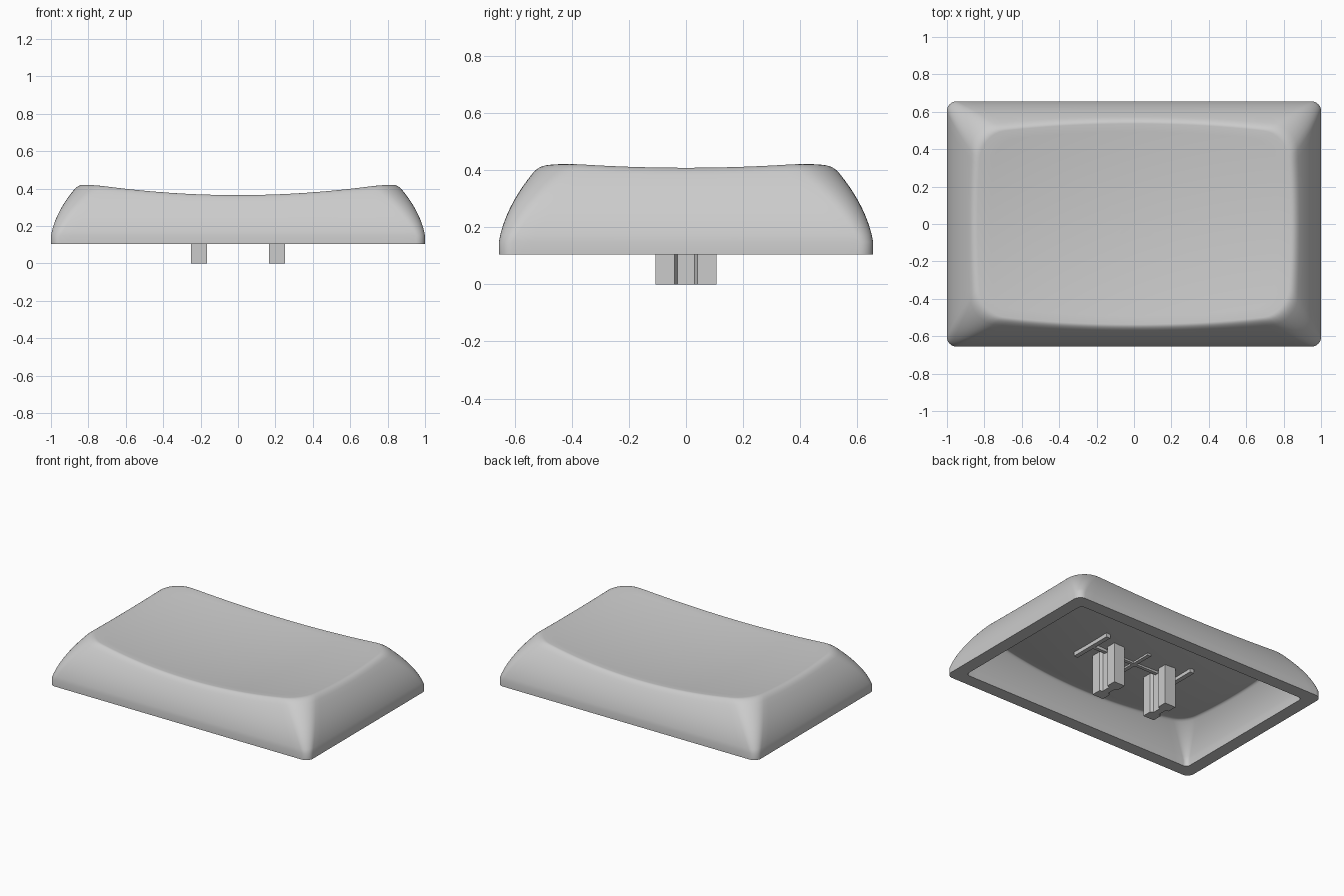
import bpy, bmesh, math
from mathutils import Vector

if "Cube" in bpy.data.objects:
    bpy.data.objects.remove(bpy.data.objects["Cube"], do_unlink=True)

HALF_X, HALF_Y = 1.0, 0.655
BASE, SKIRT = 0.105, 0.148
CORNERS = [(1, 1), (-1, 1), (-1, -1), (1, -1)]
ARC, LONG, SHORT = 8, 28, 18

grey = bpy.data.materials.new("plain grey")
grey.use_nodes = True
grey.diffuse_color = (0.6, 0.6, 0.6, 1)
grey.node_tree.nodes["Principled BSDF"].inputs["Base Color"].default_value = (0.6, 0.6, 0.6, 1)


def finish(bm, name):
    bmesh.ops.recalc_face_normals(bm, faces=bm.faces)
    mesh = bpy.data.meshes.new(name)
    bm.to_mesh(mesh)
    bm.free()
    mesh.materials.append(grey)
    obj = bpy.data.objects.new(name, mesh)
    bpy.context.collection.objects.link(obj)
    bpy.ops.object.select_all(action="DESELECT")
    obj.select_set(True)
    bpy.context.view_layer.objects.active = obj
    bpy.ops.object.shade_smooth_by_angle(angle=math.radians(35))
    return obj


def corner_point(k, t, z, inset):
    """Point on rounded corner k of the wall outline at height z."""
    u = max(0, z - SKIRT)
    d = inset + 0.175 * u + 1.32 * u * u
    r = (0.05 if inset == 0 else 0.03) + 0.35 * u
    a = (k + t) * math.pi / 2
    sx, sy = CORNERS[k]
    return Vector((sx * (HALF_X - d - r) + r * math.cos(a),
                   sy * (HALF_Y - d - r) + r * math.sin(a), z))


def wall_point(col, z, inset):
    k, t, on_arc = col
    if on_arc:
        return corner_point(k, t, z, inset)
    return corner_point(k, 1, z, inset).lerp(corner_point((k + 1) % 4, 0, z, inset), t)


columns = []
for k in range(4):
    columns += [(k, i / ARC, True) for i in range(ARC + 1)]
    n = LONG if k % 2 == 0 else SHORT
    columns += [(k, i / n, False) for i in range(1, n)]


def dish(p, drop):
    """Project a point onto the shallow bowl of the top."""
    return Vector((p.x, p.y, 0.336 - drop + 0.102 * (p.x ** 2 + p.y ** 2)))


def column_points(col, inset, drop, fillet):
    """Run one column from the base edge up the wall, over the rim, to the middle."""
    z = 0.36
    for _ in range(25):
        z = 0.5 * z + 0.5 * dish(wall_point(col, z, inset), drop).z
    top = z - fillet
    pts = [wall_point(col, BASE, inset)]
    pts += [wall_point(col, SKIRT + (top - SKIRT) * i / 9, inset) for i in range(10)]
    a, b = pts[-1], wall_point(col, z, inset)
    c = dish(b * (1 - 1.1 * fillet), drop)
    for i in range(1, 6):
        t = i / 5
        pts.append(a * (1 - t) ** 2 + b * 2 * t * (1 - t) + c * t * t)
    pts += [dish(c * (1 - i / 12), drop) for i in range(1, 12)]
    return pts


def add_skin(bm, inset, drop, fillet):
    grid = [[bm.verts.new(p) for p in column_points(c, inset, drop, fillet)] for c in columns]
    centre = bm.verts.new(dish(Vector(), drop))
    for i, a in enumerate(grid):
        b = grid[(i + 1) % len(grid)]
        for j in range(len(a) - 1):
            bm.faces.new((a[j], b[j], b[j + 1], a[j + 1]))
        bm.faces.new((a[-1], b[-1], centre))
    return [g[0] for g in grid]


# Hollow cap: outer skin, inner skin and the flat rim that joins them
bm = bmesh.new()
outer = add_skin(bm, 0, 0, 0.028)
inner = add_skin(bm, 0.09, 0.06, 0.015)
for i in range(len(outer)):
    j = (i + 1) % len(outer)
    bm.faces.new((outer[i], outer[j], inner[j], inner[i]))
finish(bm, "cap_shell")


def prism(name, outline, z0, z1):
    bm = bmesh.new()
    face = bm.faces.new([bm.verts.new((x, y, z0)) for x, y in outline])
    out = bmesh.ops.extrude_face_region(bm, geom=[face])
    top = [v for v in out["geom"] if isinstance(v, bmesh.types.BMVert)]
    bmesh.ops.translate(bm, verts=top, vec=(0, 0, z1 - z0))
    return finish(bm, name)


def bar(name, x, hx, hy):
    prism(name, [(x + sx * hx, sy * hy) for sx, sy in CORNERS], 0.264, 0.315)


# Two notched mounting legs, each beside a thin stiffening rib
quarter = [(0.0425, 0.107), (0.0425, 0.04), (0.022, 0.03)]
half = quarter + [(x, -y) for x, y in reversed(quarter)]
leg = half + [(-x, -y) for x, y in half]
for side, s in (("left", 1), ("right", -1)):
    prism(side + "_leg", [(x + s * 0.209, y) for x, y in leg], 0, 0.315)
    bar(side + "_rib", s * 0.345, 0.016, 0.16)

# Middle rib and cross rib under the roof
bar("middle_rib", 0, 0.014, 0.15)
bar("cross_rib", 0, 0.345, 0.012)
